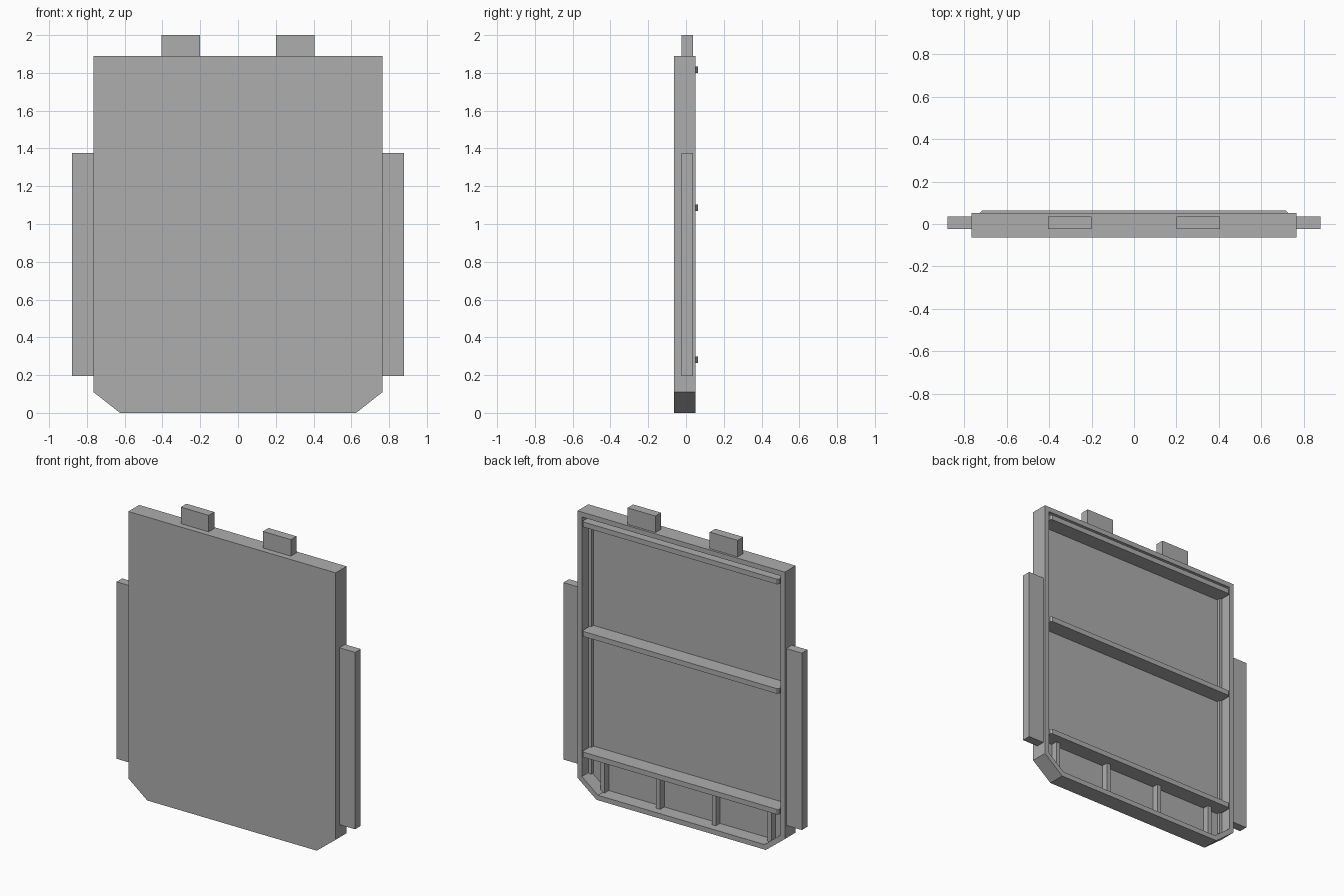
import bpy
import bmesh
from mathutils import Vector

cube = bpy.data.objects.get("Cube")
if cube:
    bpy.data.objects.remove(cube, do_unlink=True)

grey = bpy.data.materials.new("plain_grey")
grey.use_nodes = True
GREY = (0.42, 0.42, 0.42, 1)
grey.diffuse_color = GREY
grey.node_tree.nodes["Principled BSDF"].inputs["Base Color"].default_value = GREY

FRONT, BACK = -0.063, 0.051      # depth range of the tray
FLOOR = -0.043                   # inner face of the front plate
WALL = 0.033                     # rim thickness
HALF, TOP = 0.765, 1.89


def finish(name, bm):
    bmesh.ops.recalc_face_normals(bm, faces=bm.faces)
    mesh = bpy.data.meshes.new(name)
    bm.to_mesh(mesh)
    bm.free()
    mesh.materials.append(grey)
    obj = bpy.data.objects.new(name, mesh)
    bpy.context.collection.objects.link(obj)
    return obj


def prism(points, offset):
    """Extrude a closed outline by an offset; returns the bmesh and far cap."""
    bm = bmesh.new()
    base = bm.faces.new([bm.verts.new(p) for p in points])
    result = bmesh.ops.extrude_face_region(bm, geom=[base], use_keep_orig=True)
    verts = [g for g in result["geom"] if isinstance(g, bmesh.types.BMVert)]
    cap = next(g for g in result["geom"] if isinstance(g, bmesh.types.BMFace))
    bmesh.ops.translate(bm, verts=verts, vec=offset)
    bmesh.ops.recalc_face_normals(bm, faces=bm.faces)
    return bm, cap


def box(name, x, y, z):
    outline = [(x[0], y[0], z[0]), (x[1], y[0], z[0]),
               (x[1], y[0], z[1]), (x[0], y[0], z[1])]
    bm, _ = prism(outline, (0, y[1] - y[0], 0))
    return finish(name, bm)


# Tray: clipped-corner slab with a recess sunk into its back
half_outline = [(0.625, 0), (HALF, 0.11), (HALF, TOP)]
outline = half_outline + [(-x, z) for x, z in reversed(half_outline)]
bm, back = prism([(x, FRONT, z) for x, z in outline], (0, BACK - FRONT, 0))
bmesh.ops.inset_region(bm, faces=[back], thickness=WALL, use_even_offset=True)
sunk = bmesh.ops.extrude_face_region(bm, geom=[back])
bmesh.ops.translate(bm, vec=Vector((0, FLOOR - BACK, 0)),
                    verts=[g for g in sunk["geom"] if isinstance(g, bmesh.types.BMVert)])
if back.is_valid:
    bmesh.ops.delete(bm, geom=[back], context="FACES_ONLY")
finish("tray", bm)

# Cross ribs, with the rear corners clipped
for name, z in (("lower", 0.265), ("middle", 1.07), ("upper", 1.80)):
    half = [(0.725, FLOOR), (0.725, 0.053), (0.715, 0.063)]
    profile = half + [(-x, y) for x, y in reversed(half)]
    bm, _ = prism([(x, y, z) for x, y in profile], (0, 0, 0.034))
    finish(name + "_rib", bm)

# Short uprights between the bottom rim and the lower rib
for i, x in enumerate((-0.615, -0.205, 0.205, 0.615)):
    box(f"upright_{i + 1}", (x - 0.015, x + 0.015), (FLOOR, 0), (WALL, 0.265))

# Mirrored parts: edge flanges, top tabs and inner side rails
for side, s in (("left", 1), ("right", -1)):
    box(side + "_flange", (s * HALF, s * 0.88), (-0.023, 0.036), (0.195, 1.375))
    box(side + "_top_tab", (s * 0.2, s * 0.406), (-0.023, 0.036), (TOP, 2.0))
    box(side + "_inner_rail", (s * 0.712, s * (HALF - WALL)), (FLOOR, -0.02),
        (0.12, TOP - WALL))
